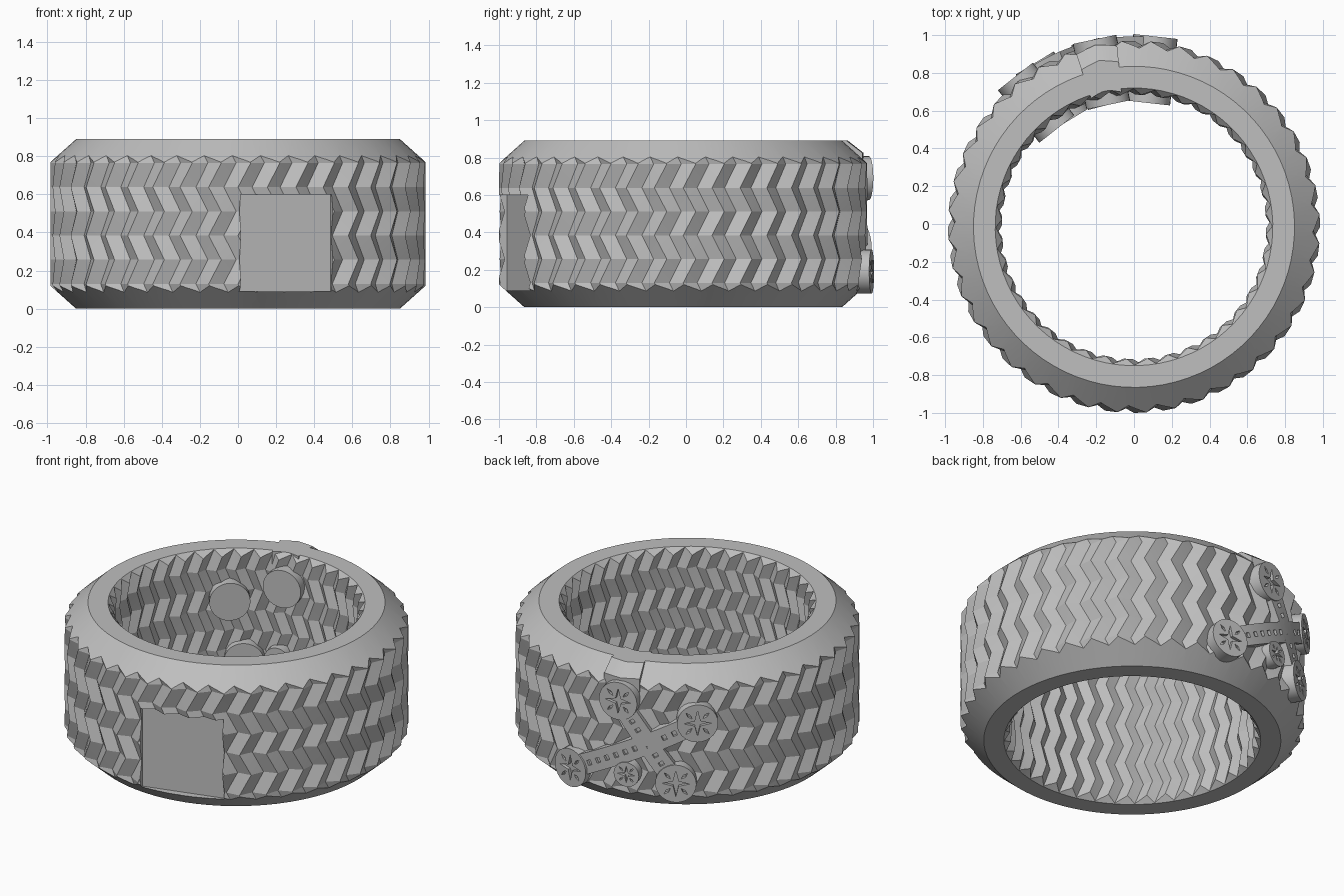
import bpy, bmesh, math
from mathutils import Vector

cube = bpy.data.objects.get("Cube")
if cube:
    bpy.data.objects.remove(cube, do_unlink=True)

CY = -0.015                    # ring axis offset in y
CROSS = math.radians(110.5)    # direction of the cross emblem
TEETH = 40

grey = bpy.data.materials.new("plain_grey")
grey.use_nodes = True
grey.diffuse_color = (0.52, 0.52, 0.52, 1)
grey.node_tree.nodes["Principled BSDF"].inputs["Base Color"].default_value = (0.52, 0.52, 0.52, 1)


def polar(a, r, z):
    return Vector((r * math.cos(a), r * math.sin(a) + CY, z))


def make(name, bm):
    bmesh.ops.recalc_face_normals(bm, faces=bm.faces)
    me = bpy.data.meshes.new(name)
    bm.to_mesh(me)
    bm.free()
    ob = bpy.data.objects.new(name, me)
    me.materials.append(grey)
    bpy.context.collection.objects.link(ob)
    return ob


def boolean(ob, cutter, op):
    mod = ob.modifiers.new("cut", 'BOOLEAN')
    mod.object, mod.operation, mod.solver = cutter, op, 'EXACT'
    bpy.context.view_layer.objects.active = ob
    bpy.ops.object.modifier_apply(modifier=mod.name)


def smooth(ob, angle):
    bpy.ops.object.select_all(action='DESELECT')
    ob.select_set(True)
    bpy.context.view_layer.objects.active = ob
    bpy.ops.object.shade_smooth_by_angle(angle=math.radians(angle))


def bridge(bm, loops):
    """Skin a chain of closed vertex loops; returns the faces strip by strip."""
    strips = []
    for la, lb in zip(loops, loops[1:]):
        n = len(la)
        strips.append([bm.faces.new((la[j], la[(j + 1) % n], lb[(j + 1) % n], lb[j]))
                       for j in range(n)])
    return strips


# Zigzag ring body: ridges shifted sideways at every other level, in and out
def zigzag_body():
    bm = bmesh.new()
    step = math.pi / TEETH

    def loop(i, high, low):
        return [bm.verts.new(polar(step * j + 0.068 * (i % 2), low if j % 2 else high,
                                   0.13 + 0.127 * i)) for j in range(TEETH * 2)]
    levels = range(-2, 8)
    loops = [loop(i, 0.985, 0.947) for i in levels]
    loops += [loop(i, 0.732, 0.7) for i in reversed(levels)]
    bridge(bm, loops + loops[:1])
    bmesh.ops.triangulate(bm, faces=bm.faces[:])
    return make("zigzag_ring", bm)


# Chamfered envelope that trims the ridges at the rims
def envelope():
    bm = bmesh.new()
    profile = [(.735, 0), (.85, 0), (.99, .125), (.99, .765),
               (.85, .89), (.735, .89), (.69, .84), (.69, .05)]
    n = 80
    loops = [[bm.verts.new(polar(2 * math.pi * (j + .37) / n, r, z)) for j in range(n)]
             for r, z in profile]
    bridge(bm, loops + loops[:1])
    return make("envelope_cutter", bm)


ring = zigzag_body()
env = envelope()
boolean(ring, env, 'INTERSECT')

# Flat rectangular plaque recess in the front
a = math.radians(-74.4)
bm = bmesh.new()
bmesh.ops.create_cube(bm, size=1)
d = Vector((math.cos(a), math.sin(a), 0))
t = Vector((-d.y, d.x, 0))
for v in bm.verts:
    v.co = d * (1.007 + v.co.x * 0.2) + t * (v.co.y * 0.5) + Vector((0, CY, 0.345 + v.co.z * 0.51))
pocket = make("pocket_cutter", bm)
boolean(ring, pocket, 'DIFFERENCE')
for cutter in (env, pocket):
    bpy.data.objects.remove(cutter, do_unlink=True)
smooth(ring, 12)


def wrap(s, z, r):
    return polar(CROSS + s, r, z)


def fan_prism(bm, outline, centre, r0, r1):
    """Straight prism of a star-shaped outline, along the radius through its centre."""
    ang = CROSS + centre[0]
    side = Vector((-math.sin(ang), math.cos(ang), 0))
    hubs = [bm.verts.new(wrap(*centre, r)) for r in (r0, r1)]
    low, high = [[bm.verts.new(hub.co + side * s + Vector((0, 0, z))) for s, z in outline]
                 for hub in hubs]
    bridge(bm, [low, high])
    for hub, rim in zip(hubs, (low, high)):
        for j in range(len(rim)):
            bm.faces.new((hub, rim[j - 1], rim[j]))


def star(radii, n, turn=0):
    return [(radii[j % len(radii)] * math.cos(turn + 2 * math.pi * j / n),
             radii[j % len(radii)] * math.sin(turn + 2 * math.pi * j / n)) for j in range(n)]


ends = {"upper": (-.15, .69), "right": (.31, .585), "left": (-.47, .19),
        "lower": (.187, .205), "small": (-.10, .235)}
arms = [("upper", "lower"), ("left", "right")]

# Cross arms, curved around the ring, with a row of sunken dashes
for p, q in arms:
    p0, q0 = Vector(ends[p]), Vector(ends[q])
    run = (q0 - p0).normalized()
    across = Vector((-run.y, run.x))
    p1, q1 = p0 + run * .1, q0 - run * .1
    n = round((q1 - p1).length / .033) // 2 * 2 + 1
    bm = bmesh.new()
    rails = [(-.062, .9), (.062, .9), (.062, 1.008), (.018, 1.008), (-.018, 1.008), (-.062, 1.008)]
    loops = [[bm.verts.new(wrap(*(p1.lerp(q1, i / n) + across * w), r)) for w, r in rails]
             for i in range(n + 1)]
    strips = bridge(bm, loops)
    bm.faces.new(loops[0])
    bm.faces.new(loops[-1])
    bmesh.ops.recalc_face_normals(bm, faces=bm.faces)
    dashes = [strip[3] for strip in strips[1::2]]
    bmesh.ops.inset_individual(bm, faces=dashes, thickness=.004)
    pushed = bmesh.ops.extrude_discrete_faces(bm, faces=dashes)["faces"]
    for f in pushed:
        f.normal_update()
        shift = f.normal * -.018
        for v in f.verts:
            v.co += shift
    smooth(make(f"cross_arm_{p}_{q}", bm), 25)

# Round cross ends: posts through the ring wall, engraved with a star and slits
for name, c in ends.items():
    k = 0.65 if name == "small" else 1
    bm = bmesh.new()
    fan_prism(bm, star((.118 * k,), 28), c, .66, 1.014)
    post = make(f"cross_post_{name}", bm)
    bm = bmesh.new()
    fan_prism(bm, star((.08 * k, .022 * k), 8), c, .994, 1.06)
    for j in range(4):
        turn = math.pi / 4 + j * math.pi / 2
        m = (c[0] + .068 * k * math.cos(turn), c[1] + .068 * k * math.sin(turn))
        fan_prism(bm, star((.026 * k, .009 * k), 4, turn), m, .994, 1.06)
    engraving = make("engraving_cutter", bm)
    boolean(post, engraving, 'DIFFERENCE')
    bpy.data.objects.remove(engraving, do_unlink=True)
    smooth(post, 25)

# Support joining the upper post to the top rim
bm = bmesh.new()
side = [(.74, .68), (.985, .68), (.985, .825), (.9, .89), (.74, .89)]
loops = [[bm.verts.new(wrap(ends["upper"][0] + s, z, r - abs(s) * .2)) for r, z in side]
         for s in (-.115, -.06, 0, .06, .115)]
bridge(bm, loops)
bm.faces.new(loops[0])
bm.faces.new(loops[-1])
smooth(make("upper_support", bm), 20)
